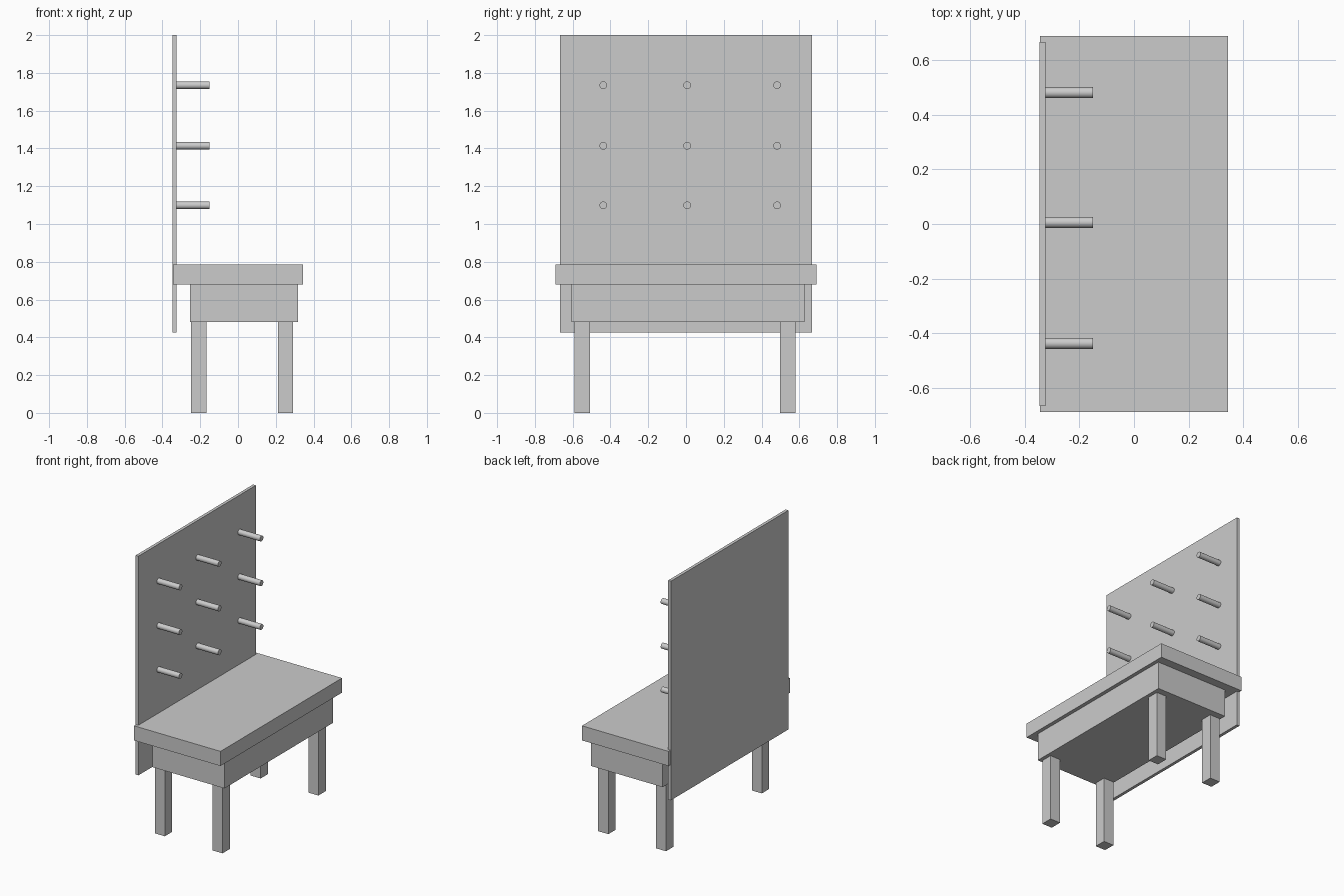
import bpy
from math import pi

if "Cube" in bpy.data.objects:
    bpy.data.objects.remove(bpy.data.objects["Cube"])


def box(name, x, y, z):
    """Box from (min, max) ranges."""
    mid = [(a + b) / 2 for a, b in (x, y, z)]
    bpy.ops.mesh.primitive_cube_add(size=1, location=mid)
    ob = bpy.context.object
    ob.name = name
    ob.scale = [b - a for a, b in (x, y, z)]
    bpy.ops.object.transform_apply(location=False, rotation=False, scale=True)
    return ob


def peg(name, y, z, x0=-0.326, x1=-0.15, radius=0.02):
    bpy.ops.mesh.primitive_cylinder_add(
        vertices=32, radius=radius, depth=x1 - x0,
        location=((x0 + x1) / 2, y, z), rotation=(0, pi / 2, 0))
    bpy.context.object.name = name
    bpy.ops.object.shade_smooth_by_angle()


# Bench top and the apron block below it
box("bench_top", (-0.344, 0.344), (-0.69, 0.69), (0.68, 0.785))
box("apron", (-0.254, 0.317), (-0.607, 0.628), (0.48, 0.68))

# Four square legs
for depth, x in (("rear", (-0.248, -0.168)), ("front", (0.211, 0.291))):
    for side, y in (("left", (-0.591, -0.507)), ("right", (0.497, 0.581))):
        box(f"{depth}_{side}_leg", x, y, (0, 0.48))

# Tall back board
box("back_board", (-0.347, -0.325), (-0.667, 0.667), (0.425, 2.0))

# Three by three grid of pegs
for row, z in enumerate((1.099, 1.414, 1.735), 1):
    for col, y in enumerate((-0.438, 0.006, 0.482), 1):
        peg(f"peg_row{row}_{col}", y, z)
